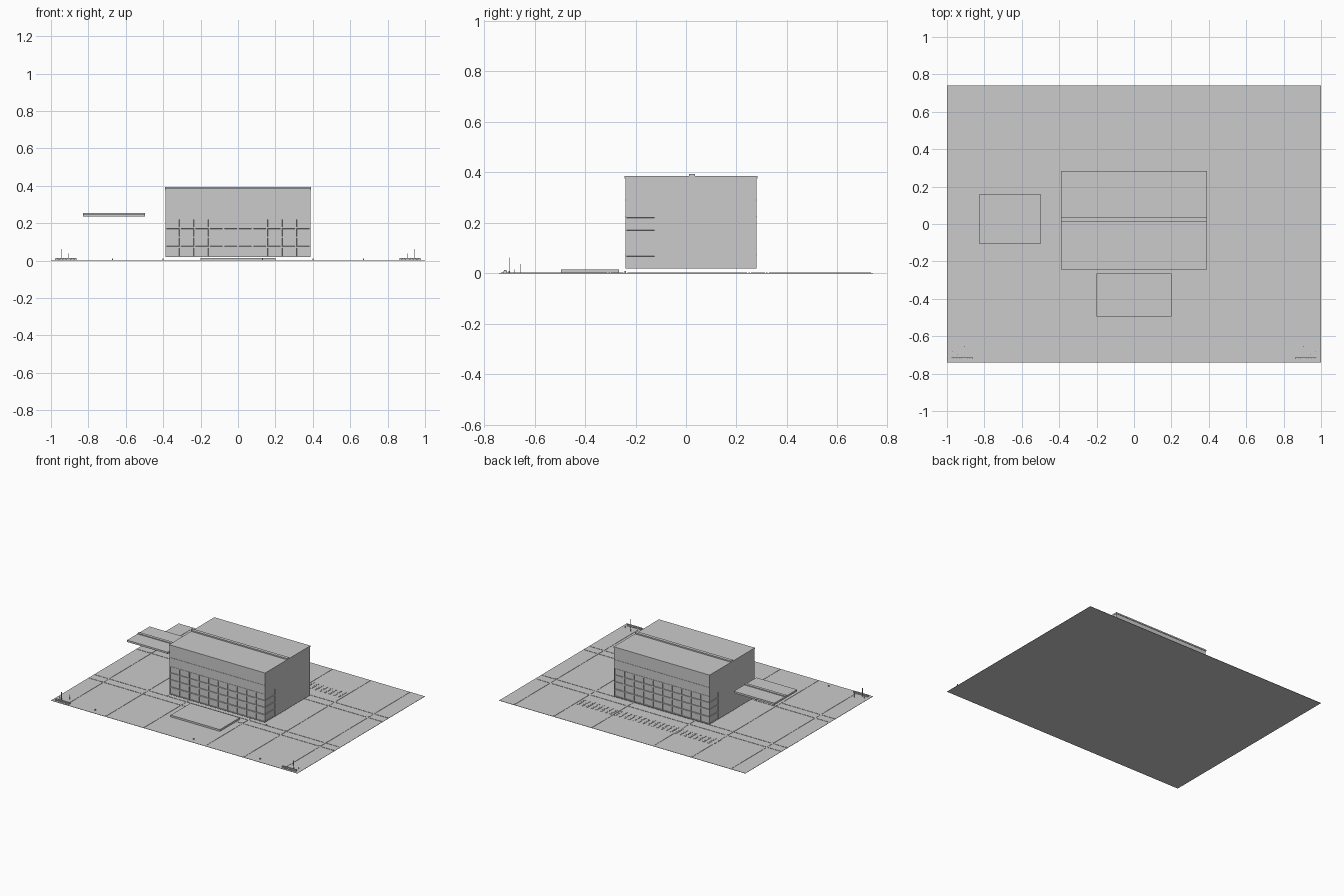
import bpy, bmesh
from mathutils import Vector

cube = bpy.data.objects.get("Cube")
if cube:
    bpy.data.objects.remove(cube, do_unlink=True)

grey = bpy.data.materials.new("light_grey")
grey.use_nodes = True
colour = (0.6, 0.6, 0.6, 1)
grey.diffuse_color = colour
grey.node_tree.nodes["Principled BSDF"].inputs["Base Color"].default_value = colour


def add_box(bm, x0, x1, y0, y1, z0, z1):
    verts = bmesh.ops.create_cube(bm, size=1)["verts"]
    for v in verts:
        v.co = Vector(((x0 + x1) / 2 + v.co.x * (x1 - x0),
                       (y0 + y1) / 2 + v.co.y * (y1 - y0),
                       (z0 + z1) / 2 + v.co.z * (z1 - z0)))


def finish(bm, name):
    mesh = bpy.data.meshes.new(name)
    bm.to_mesh(mesh)
    bm.free()
    mesh.materials.append(grey)
    obj = bpy.data.objects.new(name, mesh)
    bpy.context.collection.objects.link(obj)
    return obj


def boxes(name, items):
    bm = bmesh.new()
    for item in items:
        add_box(bm, *item)
    return finish(bm, name)


# Paved ground and the terrace in front of the entrance
W, D = 1.0, 0.74
boxes("ground", [(-W, W, -D, D, 0, 0.002)])
boxes("entrance_terrace", [(-0.2, 0.2, -0.495, -0.265, 0.002, 0.015)])

# Paving seams, broken where they cross
cols = [-0.88, -0.56, -0.25, 0.25, 0.56, 0.88]
rows = [-0.305, -0.24, 0.25, 0.32]
seam, gap, top = 0.003, 0.008, 0.004


def spans(cuts, end):
    marks = [-end] + cuts + [end]
    return [(a + gap, b - gap) for a, b in zip(marks, marks[1:])]


boxes("paving_seams",
      [(x - seam, x + seam, a, b, 0.002, top) for x in cols for a, b in spans(rows, D)] +
      [(a, b, y - seam, y + seam, 0.002, top) for y in rows for a, b in spans(cols, W)])

# Rows of small paving pads behind the building
boxes("rear_pads", [(-0.568 + i * 0.0378, -0.555 + i * 0.0378,
                     0.405 + j * 0.023, 0.423 + j * 0.023, 0.002, top)
                    for i in range(30) for j in range(4)])

# Building body: three window storeys below a plain upper wall
X, Y0, Y1, Z0, Z1 = 0.387, -0.24, 0.28, 0.02, 0.375
bm = bmesh.new()
add_box(bm, -X, X, Y0, Y1, Z0, Z1)


def slice_at(co, no):
    bmesh.ops.bisect_plane(bm, geom=bm.verts[:] + bm.edges[:] + bm.faces[:],
                           plane_co=co, plane_no=no)


for z in (0.072, 0.125, 0.175, 0.225, 0.29):
    slice_at((0, 0, z), (0, 0, 1))
for i in range(1, 10):
    slice_at((-X + i * X / 5, 0, 0), (1, 0, 0))
for y in (-0.12, 0.17):
    slice_at((0, y, 0), (0, 1, 0))


def is_window(face):
    c = face.calc_center_median()
    if abs(face.normal.z) > 0.5 or c.z > 0.225:
        return False
    if abs(face.normal.y) > 0.5:
        return True
    # Corner windows wrap onto the side walls
    return (c.x > 0 and c.y < -0.12) or (c.x < 0 and c.y > 0.17)


windows = [f for f in bm.faces if is_window(f)]
bmesh.ops.inset_individual(bm, faces=windows, thickness=0.006)
bmesh.ops.inset_individual(bm, faces=windows, thickness=0.001, depth=-0.005)
finish(bm, "building_walls")

# Thin horizontal mouldings on the front and back walls
boxes("wall_mouldings", [(-X, X, y - 0.002, y + 0.002, z - 0.002, z + 0.002)
                         for y in (Y0, Y1) for z in (0.072, 0.225, 0.29)])

# Roof slab with a raised strip across it
boxes("roof", [(-0.39, 0.39, Y0 - 0.003, Y1 + 0.003, Z1, 0.385)])
boxes("roof_strip", [(-0.39, 0.39, 0.012, 0.036, 0.385, 0.394)])

# Separate side canopy with the same strip
boxes("side_canopy", [(-0.828, -0.498, -0.105, 0.157, 0.235, 0.248)])
boxes("canopy_strip", [(-0.828, -0.498, 0.015, 0.036, 0.248, 0.254)])

# Low barriers and posts in both front corners
for side, name in ((1, "left"), (-1, "right")):
    bm = bmesh.new()
    for i in range(8):
        x = side * (0.87 + i * 0.0145)
        add_box(bm, x - 0.006, x + 0.006, -0.724, -0.71, 0.002, 0.009)
    mid = side * 0.92
    add_box(bm, mid - 0.057, mid + 0.057, -0.722, -0.712, 0.009, 0.014)
    finish(bm, name + "_corner_barrier")
    boxes(name + "_corner_posts",
          [(side * x - 0.0015, side * x + 0.0015, y - 0.0015, y + 0.0015, 0.002, h)
           for x, y, h in ((0.943, -0.7, 0.063), (0.907, -0.655, 0.037),
                           (0.97, -0.68, 0.015))])

# Small ground markers along the front edge and by the building corners
boxes("ground_markers", [(x - 0.003, x + 0.003, y - 0.003, y + 0.003, 0.002, 0.01)
                         for x, y in ((-0.67, -0.7), (0.13, -0.7), (0.67, -0.7),
                                      (-0.4, -0.24), (0.4, -0.24))])
